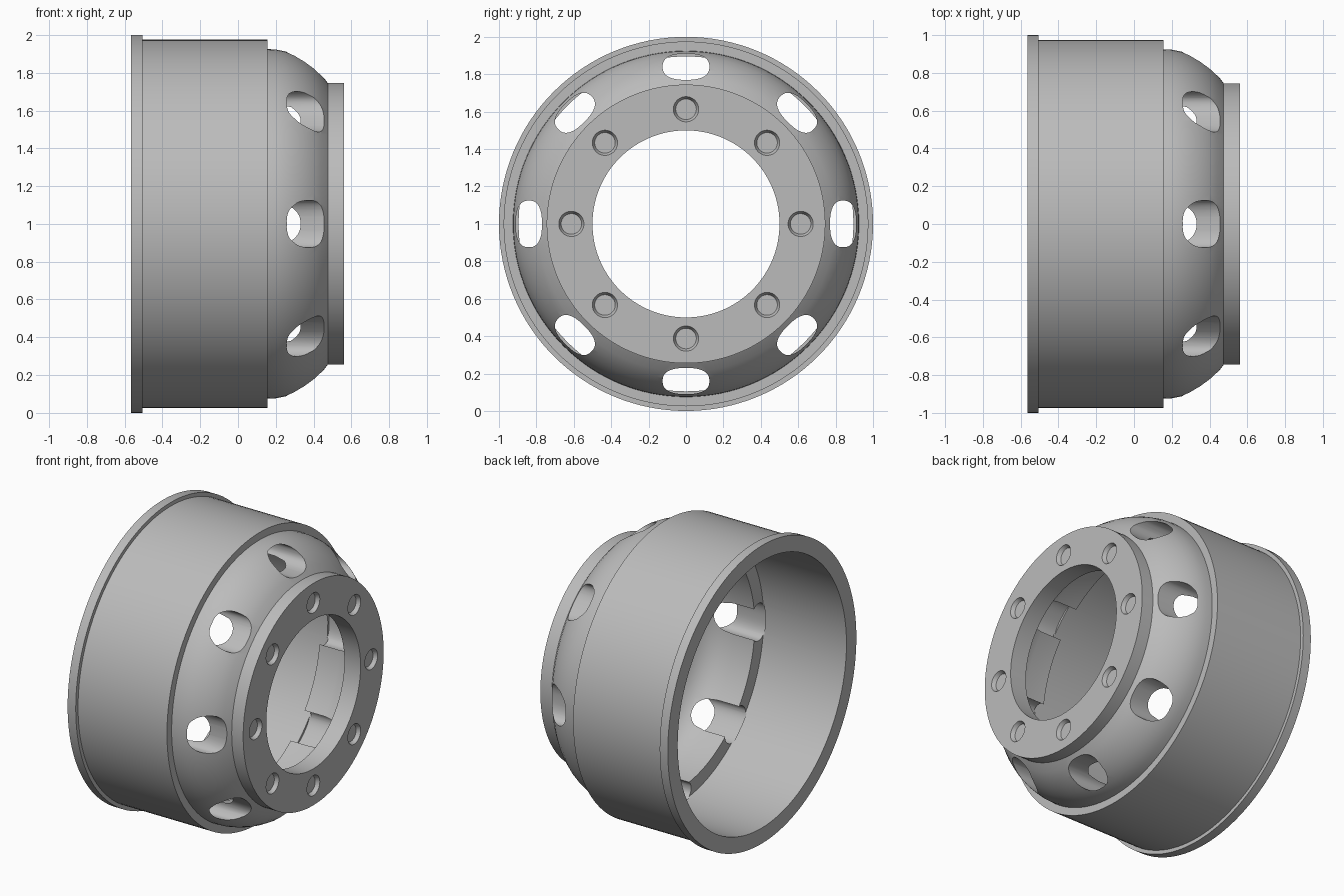
import bpy, bmesh, math
from mathutils import Matrix, Vector

cube = bpy.data.objects.get("Cube")
if cube:
    bpy.data.objects.remove(cube)

steel = bpy.data.materials.new("steel_grey")
steel.use_nodes = True
GREY = (0.5, 0.5, 0.5, 1)
steel.diffuse_color = GREY
steel.node_tree.nodes["Principled BSDF"].inputs["Base Color"].default_value = GREY

HOLES = 8
SEGMENTS = 128
AXLE = Matrix.Translation((0, 0, 1))


def make_object(name, bm):
    bmesh.ops.recalc_face_normals(bm, faces=bm.faces)
    mesh = bpy.data.meshes.new(name)
    bm.to_mesh(mesh)
    bm.free()
    mesh.materials.append(steel)
    obj = bpy.data.objects.new(name, mesh)
    bpy.context.collection.objects.link(obj)
    return obj


def lathe(bm, profile):
    """Spin a closed (x, radius) profile about the x axis."""
    verts = [bm.verts.new((x, 0, r)) for x, r in profile]
    edges = [bm.edges.new((v, verts[i - 1])) for i, v in enumerate(verts)]
    bmesh.ops.spin(bm, geom=verts + edges, cent=(0, 0, 0), axis=(1, 0, 0),
                   angle=2 * math.pi, steps=SEGMENTS, use_merge=True)
    bmesh.ops.remove_doubles(bm, verts=bm.verts, dist=1e-4)


def prism(bm, near, far, x0, x1, turn):
    """Join two matching (y, z) outlines at x0 and x1, turned about the axle."""
    rot = Matrix.Rotation(turn, 4, "X")
    a = [bm.verts.new(rot @ Vector((x0, y, z))) for y, z in near]
    b = [bm.verts.new(rot @ Vector((x1, y, z))) for y, z in far]
    bm.faces.new(a)
    bm.faces.new(b[::-1])
    for i in range(len(a)):
        bm.faces.new((a[i - 1], b[i - 1], b[i], a[i]))


def oval(cz, half_w, half_h, power=1.0, n=40):
    def soft(v):
        return math.copysign(abs(v) ** power, v)
    angles = [2 * math.pi * (i + 0.5) / n for i in range(n)]
    return [(half_w * soft(math.cos(t)), cz + half_h * soft(math.sin(t))) for t in angles]


# Wheel body: flange, barrel, domed disc and hub face in one section
outside = [(-0.565, 0.895), (-0.565, 1.0), (-0.505, 1.0), (-0.505, 0.975),
           (0.155, 0.975), (0.155, 0.925), (0.2, 0.923), (0.25, 0.913),
           (0.3, 0.895), (0.35, 0.868), (0.4, 0.832), (0.44, 0.792),
           (0.475, 0.745), (0.56, 0.745), (0.56, 0.5)]
inside = [(0.44, 0.5), (0.44, 0.6), (0.425, 0.66), (0.395, 0.715), (0.345, 0.765),
          (0.28, 0.79), (0.2, 0.8), (0.05, 0.8), (0.05, 0.895)]
bm = bmesh.new()
lathe(bm, outside + inside)
wheel = make_object("wheel_body", bm)

# Cutters: oval hand holes and shallow bolt recesses
bm = bmesh.new()
for i in range(HOLES):
    turn = 2 * math.pi * i / HOLES
    slot = oval(0.84, 0.125, 0.07, 0.8)
    prism(bm, slot, slot, 0.04, 0.6, turn)
    prism(bm, oval(0.613, 0.055, 0.055), oval(0.613, 0.07, 0.07), 0.535, 0.565, turn)
cutter = make_object("hole_cutter", bm)
cutter.hide_render = True

cut = wheel.modifiers.new("holes", "BOOLEAN")
cut.operation = "DIFFERENCE"
cut.solver = "EXACT"
cut.object = cutter
bpy.context.view_layer.update()
graph = bpy.context.evaluated_depsgraph_get()
finished = bpy.data.meshes.new_from_object(wheel.evaluated_get(graph))
wheel.modifiers.clear()
wheel.data = finished
bpy.data.objects.remove(cutter)

wheel.matrix_world = AXLE
bpy.ops.object.select_all(action="DESELECT")
wheel.select_set(True)
bpy.context.view_layer.objects.active = wheel
bpy.ops.object.shade_smooth_by_angle(angle=math.radians(30))
